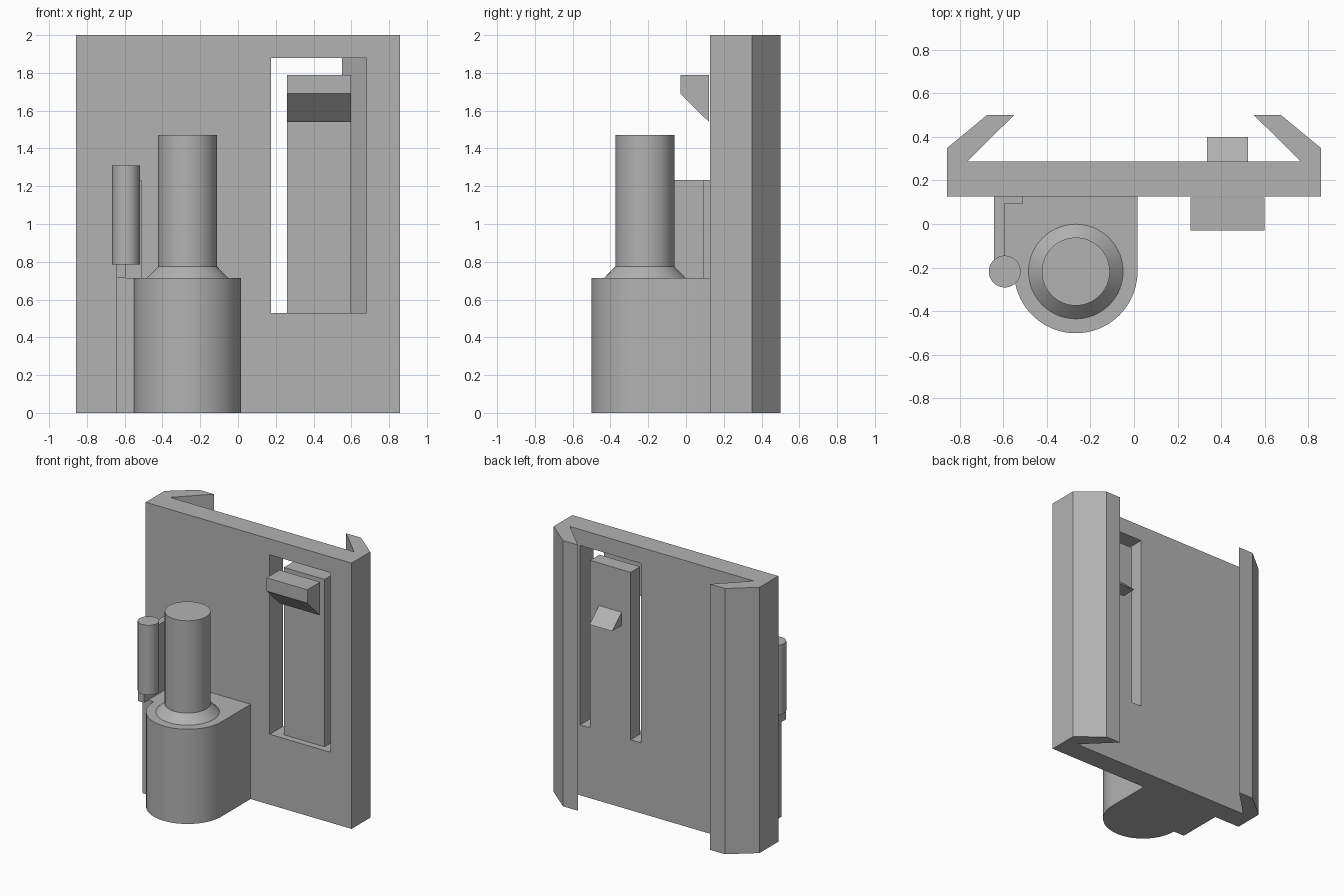
import bpy, bmesh
from mathutils import Vector
from math import pi, sin, cos

cube = bpy.data.objects.get("Cube")
if cube:
    bpy.data.objects.remove(cube, do_unlink=True)

grey = bpy.data.materials.new("plain grey")
grey.use_nodes = True
COLOUR = (0.45, 0.45, 0.45, 1)
grey.diffuse_color = COLOUR
grey.node_tree.nodes["Principled BSDF"].inputs["Base Color"].default_value = COLOUR


def finish(name, bm, smooth=False):
    bmesh.ops.recalc_face_normals(bm, faces=bm.faces)
    mesh = bpy.data.meshes.new(name)
    bm.to_mesh(mesh)
    bm.free()
    mesh.materials.append(grey)
    obj = bpy.data.objects.new(name, mesh)
    bpy.context.collection.objects.link(obj)
    bpy.ops.object.select_all(action="DESELECT")
    obj.select_set(True)
    bpy.context.view_layer.objects.active = obj
    if smooth:
        bpy.ops.object.shade_smooth_by_angle(angle=pi / 6)
    return obj


def extrude(name, points, direction, smooth=False):
    """Solid made by sweeping a flat outline along a direction."""
    bm = bmesh.new()
    face = bm.faces.new([bm.verts.new(p) for p in points])
    swept = bmesh.ops.extrude_face_region(bm, geom=[face], use_keep_orig=True)
    verts = [g for g in swept["geom"] if isinstance(g, bmesh.types.BMVert)]
    bmesh.ops.translate(bm, verts=verts, vec=Vector(direction))
    return finish(name, bm, smooth)


def upright(name, outline, z0, z1, smooth=False):
    return extrude(name, [(x, y, z0) for x, y in outline], (0, 0, z1 - z0), smooth)


def box(name, x0, x1, y0, y1, z0, z1):
    return upright(name, [(x0, y0), (x1, y0), (x1, y1), (x0, y1)], z0, z1)


def sideways(name, outline, x0, x1):
    return extrude(name, [(x0, y, z) for y, z in outline], (x1 - x0, 0, 0))


def cylinder(name, x, y, z0, z1, r0, r1):
    bm = bmesh.new()
    bmesh.ops.create_cone(bm, cap_ends=True, segments=64, radius1=r0, radius2=r1, depth=z1 - z0)
    bmesh.ops.translate(bm, verts=bm.verts, vec=(x, y, (z0 + z1) / 2))
    return finish(name, bm, True)


FRONT, BACK = 0.127, 0.287

# Back plate with a hooked rail down each side
half = [(0.857, FRONT), (0.857, 0.349), (0.674, 0.5), (0.55, 0.5), (0.765, BACK)]
plate = upright("back_plate", half + [(-x, y) for x, y in reversed(half)], 0, 2)

# Window through the plate
cutter = box("window_cutter", 0.175, 0.68, 0, 0.31, 0.53, 1.88)
cutter.hide_render = True
cut = plate.modifiers.new("window", "BOOLEAN")
cut.operation, cut.solver, cut.object = "DIFFERENCE", "EXACT", cutter
bpy.context.view_layer.objects.active = plate
bpy.ops.object.modifier_apply(modifier=cut.name)
bpy.data.objects.remove(cutter, do_unlink=True)

# Spring tongue with its thumb catch and rear latch
box("spring_tongue", 0.26, 0.598, 0.175, BACK, 0.53, 1.79)
sideways("thumb_catch", [(0.122, 1.79), (-0.03, 1.79), (-0.03, 1.69), (0.122, 1.54)], 0.26, 0.598)
sideways("rear_latch", [(BACK, 1.47), (0.4, 1.37), (BACK, 1.37)], 0.335, 0.524)

# Rounded base block, collar and post
CX, CY, R, LEFT, TOP = -0.267, -0.218, 0.283, -0.643, 0.713
arc = [(CX + R * cos(a), CY - R * sin(a)) for a in (pi * i / 40 for i in range(41))]
upright("base_block", [(CX + R, FRONT)] + arc + [(LEFT, CY), (LEFT, FRONT)], 0, TOP, True)
cylinder("collar", CX, CY, TOP, 0.775, 0.217, 0.156)
cylinder("post", CX, CY, 0.775, 1.47, 0.156, 0.156)

# Thin side arm carrying a small pin
arm = [(LEFT, FRONT), (LEFT, -0.27), (-0.595, -0.27), (-0.595, 0.093), (-0.51, 0.093), (-0.51, FRONT)]
upright("side_arm", arm, TOP, 1.233)
cylinder("small_pin", -0.593, CY, 0.785, 1.31, 0.073, 0.073)
